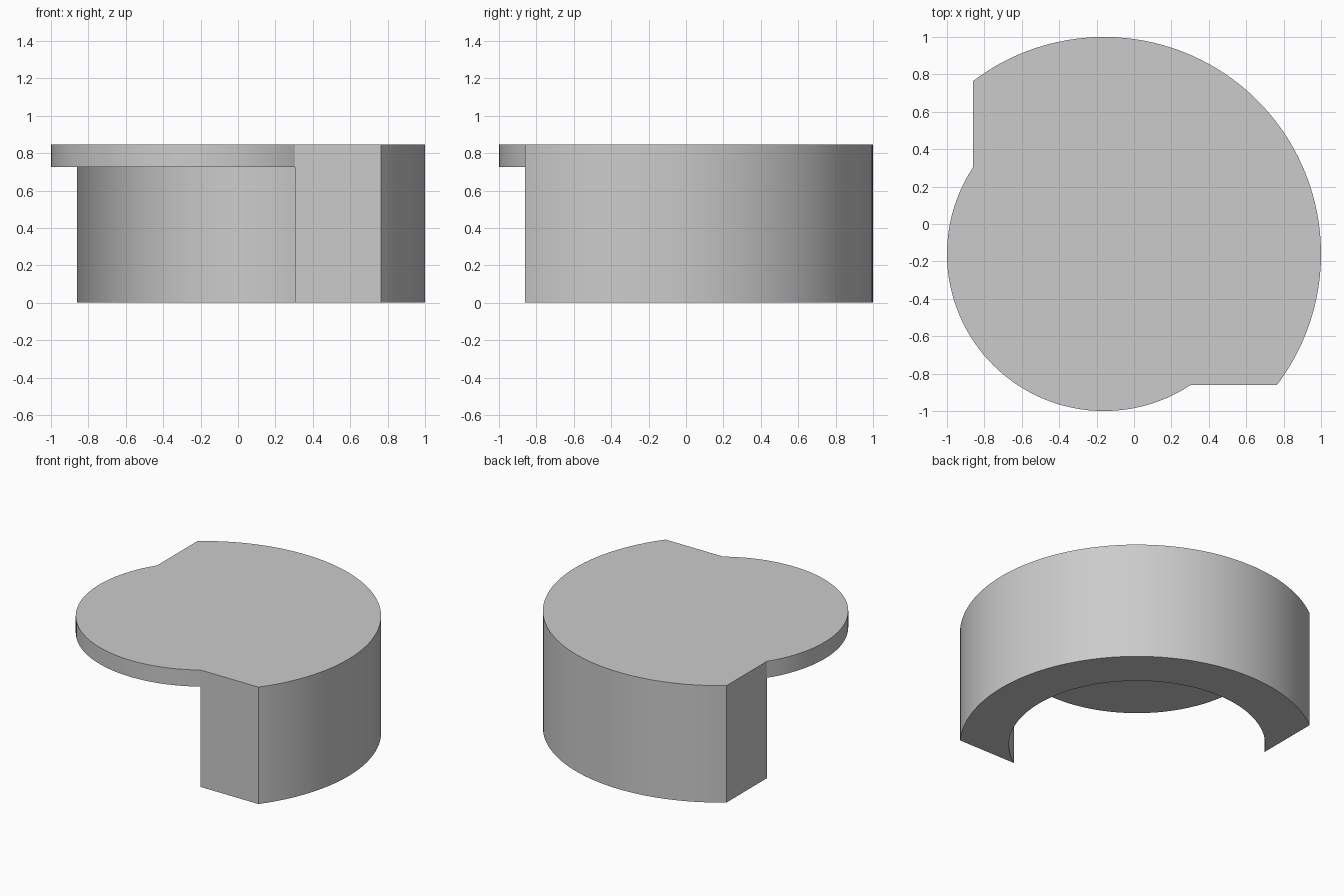
import bpy, bmesh
from math import asin, cos, sin, pi

cube = bpy.data.objects.get("Cube")
if cube:
    bpy.data.objects.remove(cube, do_unlink=True)

CENTRE = -0.16            # shared x and y of both circles
OUTER, INNER = 1.16, 0.84
CUT = 0.70                # distance from the centre to the two end faces
LID_Z, TOP_Z = 0.725, 0.845

grey = bpy.data.materials.new("plain grey")
grey.use_nodes = True
colour = (0.6, 0.6, 0.6, 1)
grey.diffuse_color = colour
grey.node_tree.nodes["Principled BSDF"].inputs["Base Color"].default_value = colour

bm = bmesh.new()


def arc(radius, start, end, z, steps):
    """Vertices along a counterclockwise arc."""
    angles = [start + (end - start) * i / steps for i in range(steps + 1)]
    return [bm.verts.new((CENTRE + radius * cos(a), CENTRE + radius * sin(a), z))
            for a in angles]


def strip(low, high):
    """Quads between two matching rows of vertices."""
    for i in range(len(low) - 1):
        bm.faces.new((low[i], low[i + 1], high[i + 1], high[i]))


def span(radius):
    """Start and end angle of an arc trimmed by the two end faces."""
    start = -asin(CUT / radius)
    return start, pi / 2 - start


# Curved wall, open at the front right corner
out_low, out_top = (arc(OUTER, *span(OUTER), z, 72) for z in (0, TOP_Z))
in_low, in_mid = (arc(INNER, *span(INNER), z, 72) for z in (0, LID_Z))
strip(out_low, out_top)
strip(in_low, in_mid)
bm.faces.new(out_low + in_low[::-1])

# Overhanging rim of the round lid
start, end = span(INNER)
rim_mid, rim_top = (arc(INNER, end, start + 2 * pi, z, 48) for z in (LID_Z, TOP_Z))
for a, b in ((rim_mid[0], in_mid[-1]), (rim_mid[-1], in_mid[0])):
    bmesh.ops.pointmerge(bm, verts=[b, a], merge_co=b.co)
rim_mid = [in_mid[-1]] + rim_mid[1:-1] + [in_mid[0]]
strip(rim_mid, rim_top)

# Lid top and underside
bm.faces.new(out_top + rim_top)
bm.faces.new(in_mid + rim_mid[1:-1])

# Flat end faces of the wall
for e, r in ((0, -1), (-1, 0)):
    bm.faces.new((out_low[e], out_top[e], rim_top[r], in_mid[e], in_low[e]))

bmesh.ops.recalc_face_normals(bm, faces=bm.faces)
mesh = bpy.data.meshes.new("lidded_curved_wall")
bm.to_mesh(mesh)
bm.free()
mesh.materials.append(grey)

body = bpy.data.objects.new("lidded_curved_wall", mesh)
bpy.context.collection.objects.link(body)
bpy.context.view_layer.objects.active = body
body.select_set(True)
bpy.ops.object.shade_smooth_by_angle(angle=pi / 6)
